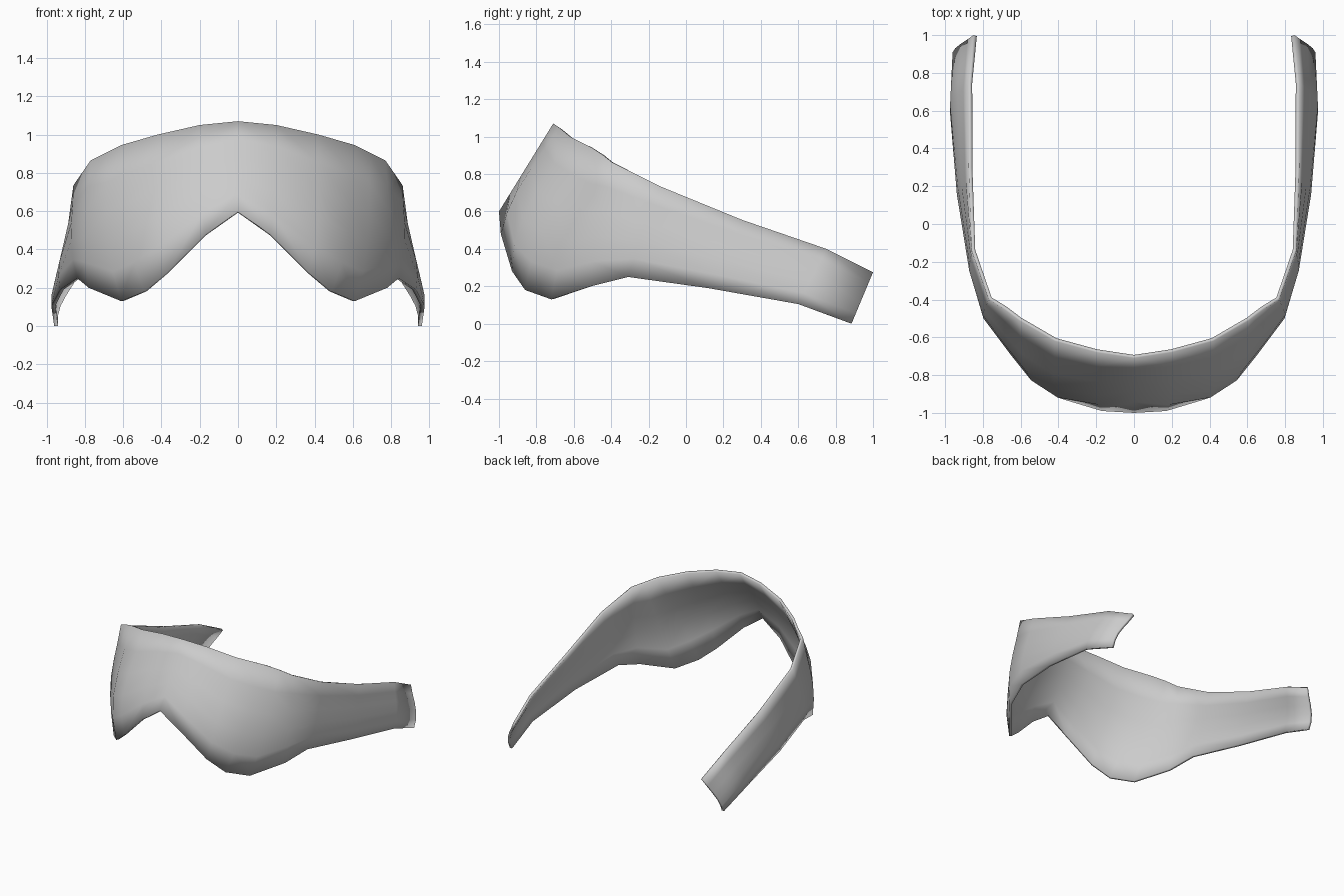
import bpy
import bmesh
from math import pi, sin
from mathutils import Vector

cube = bpy.data.objects.get("Cube")
if cube:
    bpy.data.objects.remove(cube)

# Plain grey shell material
grey = bpy.data.materials.new("plain grey")
grey.use_nodes = True
colour = (0.6, 0.6, 0.6, 1)
grey.diffuse_color = colour
grey.node_tree.nodes["Principled BSDF"].inputs["Base Color"].default_value = colour

# Rib stations from the nose to the arm tip: top edge, bottom edge, outward bulge
ribs = [
    ((0, -.71, 1.07), (0, -1, .6), .0),
    ((.2, -.68, 1.05), (.17, -.99, .48), .04),
    ((.42, -.62, 1), (.37, -.93, .28), .075),
    ((.61, -.51, .945), (.49, -.86, .18), .065),
    ((.69, -.45, .905), (.61, -.72, .13), .05),
    ((.77, -.4, .865), (.78, -.51, .2), .03),
    ((.86, -.14, .735), (.84, -.31, .25), .025),
    ((.875, .3, .555), (.93, .12, .19), .025),
    ((.875, .75, .4), (.975, .6, .105), .025),
    ((.85, 1, .275), (.96, .885, 0), .03),
]
ROWS = 6


def rib_points(top, bottom, bulge):
    """Points down one rib, bowed outward and fullest below its middle."""
    top, bottom = Vector(top), Vector(bottom)
    middle = top.lerp(bottom, .5)
    outward = Vector((middle.x, min(middle.y, 0), 0)).normalized()
    for i in range(ROWS):
        t = i / (ROWS - 1)
        yield top.lerp(bottom, t) + outward * bulge * sin(pi * t ** 1.4)


# Loft the left half of the visor
bm = bmesh.new()
grid = [[bm.verts.new(p) for p in rib_points(*rib)] for rib in ribs]
for a, b in zip(grid, grid[1:]):
    for i in range(ROWS - 1):
        bm.faces.new((a[i], a[i + 1], b[i + 1], b[i]))
mesh = bpy.data.meshes.new("visor_shell")
bm.to_mesh(mesh)
bm.free()
mesh.materials.append(grey)
visor = bpy.data.objects.new("visor_shell", mesh)
bpy.context.collection.objects.link(visor)

# Mirror to the right side and give the shell a thin wall
mirror = visor.modifiers.new("mirror", "MIRROR")
mirror.use_clip = True
wall = visor.modifiers.new("wall", "SOLIDIFY")
wall.thickness = .02
wall.offset = -1

bpy.context.view_layer.objects.active = visor
visor.select_set(True)
bpy.ops.object.shade_smooth_by_angle(angle=.7)
